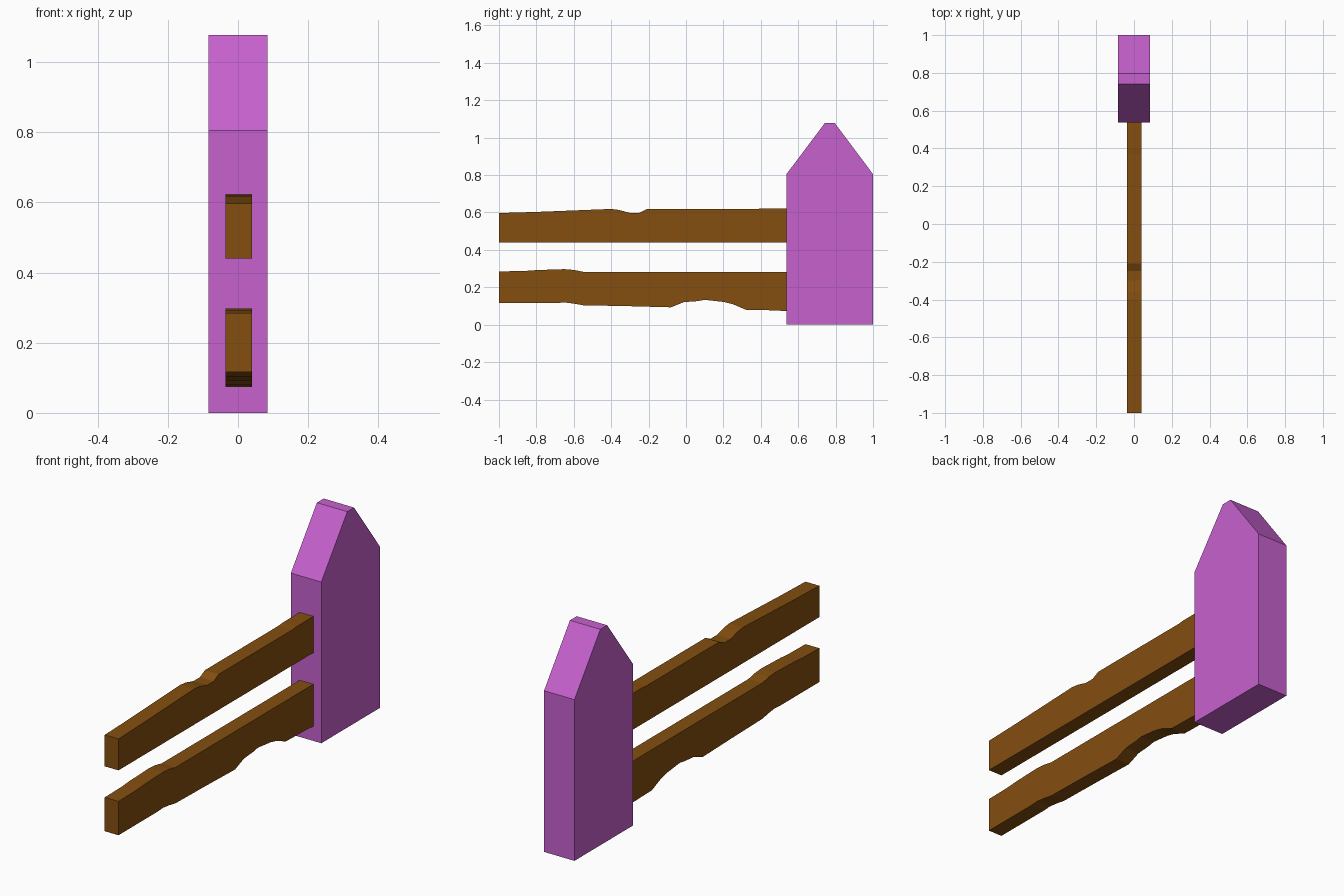
import bpy
import bmesh

if "Cube" in bpy.data.objects:
    bpy.data.objects.remove(bpy.data.objects["Cube"])


def material(name, rgb):
    m = bpy.data.materials.new(name)
    m.diffuse_color = (*rgb, 1.0)
    m.use_nodes = True
    m.node_tree.nodes["Principled BSDF"].inputs["Base Color"].default_value = m.diffuse_color
    return m


def extrude_profile(name, profile, x0, x1, mat):
    """Solid from a closed (y, z) outline, extruded along x."""
    bm = bmesh.new()
    face = bm.faces.new([bm.verts.new((x0, y, z)) for y, z in profile])
    ext = bmesh.ops.extrude_face_region(bm, geom=[face])
    moved = [v for v in ext["geom"] if isinstance(v, bmesh.types.BMVert)]
    bmesh.ops.translate(bm, verts=moved, vec=(x1 - x0, 0, 0))
    bmesh.ops.recalc_face_normals(bm, faces=bm.faces)
    mesh = bpy.data.meshes.new(name)
    bm.to_mesh(mesh)
    bm.free()
    mesh.materials.append(mat)
    obj = bpy.data.objects.new(name, mesh)
    bpy.context.collection.objects.link(obj)
    return obj


violet = material("violet_paint", (0.57, 0.12, 0.62))
brown = material("brown_wood", (0.23, 0.077, 0.005))

# Post with a blunt pointed top
post = [(0.537, 0), (1, 0), (1, 0.805), (0.796, 1.078), (0.742, 1.078), (0.537, 0.805)]
extrude_profile("fence_post", post, -0.084, 0.084, violet)

# Upper rail: straight underside, notched top edge
upper_top = [(-1, 0.597), (-0.8, 0.603), (-0.4, 0.619), (-0.36, 0.614), (-0.3, 0.598),
             (-0.25, 0.598), (-0.21, 0.618), (0.37, 0.618), (0.4, 0.621), (0.54, 0.622)]
upper_bottom = [(-1, 0.44), (0.54, 0.44)]

# Lower rail: slight hump on top, worn hollow underneath
lower_top = [(-1, 0.285), (-0.87, 0.287), (-0.8, 0.292), (-0.65, 0.297),
             (-0.6, 0.293), (-0.55, 0.283), (0.54, 0.283)]
lower_bottom = [(-1, 0.116), (-0.69, 0.116), (-0.65, 0.119), (-0.6, 0.113), (-0.55, 0.104),
                (-0.3, 0.099), (-0.08, 0.093), (-0.01, 0.121), (0.06, 0.126), (0.1, 0.133),
                (0.2, 0.122), (0.25, 0.11), (0.32, 0.08), (0.46, 0.077), (0.54, 0.073)]

for name, top, bottom in (("upper_rail", upper_top, upper_bottom),
                          ("lower_rail", lower_top, lower_bottom)):
    extrude_profile(name, bottom + top[::-1], -0.036, 0.04, brown)
